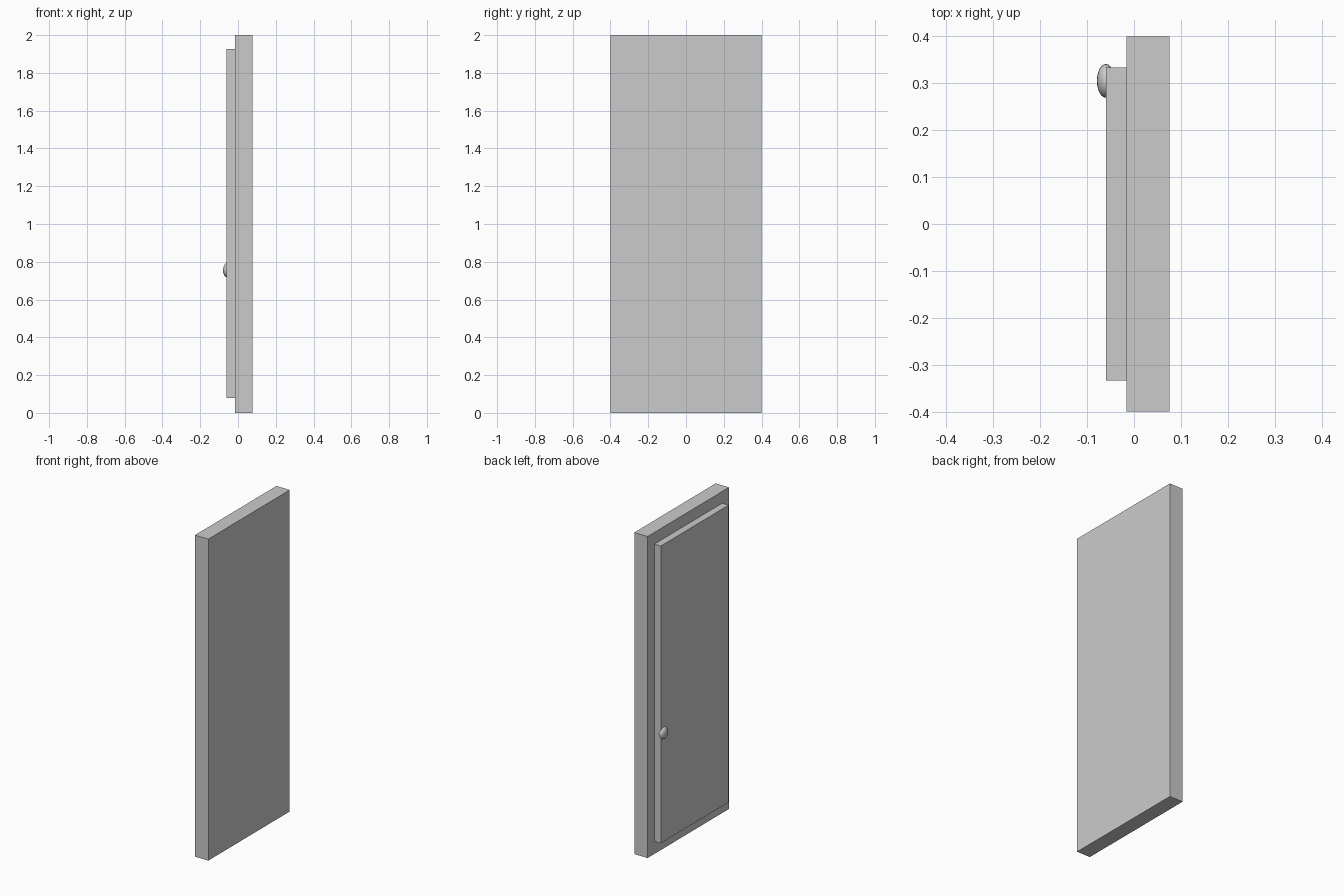
import bpy

if "Cube" in bpy.data.objects:
    bpy.data.objects.remove(bpy.data.objects["Cube"])


def box(name, x, y, z):
    """Axis-aligned box from (min, max) ranges."""
    centre = [(a + b) / 2 for a, b in (x, y, z)]
    bpy.ops.mesh.primitive_cube_add(size=1, location=centre)
    obj = bpy.context.object
    obj.name = name
    obj.scale = [b - a for a, b in (x, y, z)]
    bpy.ops.object.transform_apply(location=False, rotation=False, scale=True)
    return obj


# Frame slab behind the door
box("door_frame", (-0.016, 0.076), (-0.4, 0.4), (0, 2))

# Raised door panel on the -x face
box("door_panel", (-0.06, -0.016), (-0.333, 0.333), (0.078, 1.927))

# Flattened round knob near the panel's edge
bpy.ops.mesh.primitive_uv_sphere_add(segments=24, ring_count=12, radius=1,
                                     location=(-0.06, 0.305, 0.755))
knob = bpy.context.object
knob.name = "door_knob"
knob.scale = (0.019, 0.036, 0.036)
bpy.ops.object.transform_apply(location=False, rotation=False, scale=True)
bpy.ops.object.shade_smooth()
